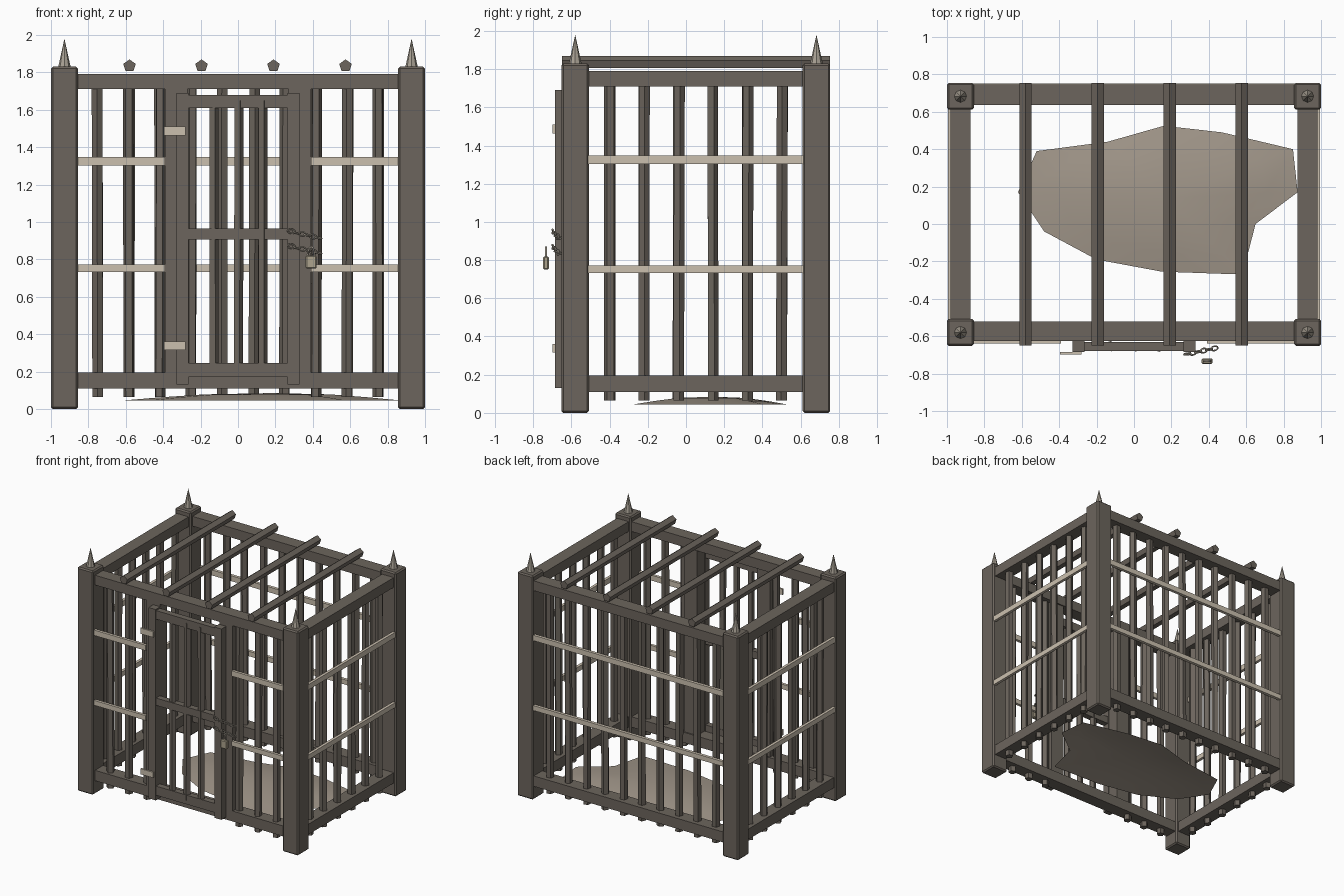
import bpy, bmesh, math, random
from mathutils import Vector, Matrix

if "Cube" in bpy.data.objects:
    bpy.data.objects.remove(bpy.data.objects["Cube"])

random.seed(4)


def material(name, rgb):
    m = bpy.data.materials.new(name)
    m.diffuse_color = (*rgb, 1)
    m.use_nodes = True
    m.node_tree.nodes["Principled BSDF"].inputs["Base Color"].default_value = m.diffuse_color
    return m


IRON = material("dark_iron", (0.150, 0.130, 0.109))
STRAP = material("pale_strap", (0.60, 0.53, 0.43))
STEEL = material("grey_steel", (0.40, 0.36, 0.30))
BRASS = material("dull_brass", (0.42, 0.37, 0.27))
STRAW = material("straw", (0.36, 0.31, 0.255))


def finish(name, bm, mat):
    bmesh.ops.recalc_face_normals(bm, faces=bm.faces)
    mesh = bpy.data.meshes.new(name)
    bm.to_mesh(mesh)
    bm.free()
    mesh.materials.append(mat)
    ob = bpy.data.objects.new(name, mesh)
    bpy.context.collection.objects.link(ob)
    return ob


def box(name, x, y, z, mat, bevel=0.0):
    """Box from (min, max) pairs."""
    bm = bmesh.new()
    centre = Vector([(a + b) / 2 for a, b in (x, y, z)])
    size = [b - a for a, b in (x, y, z)]
    bmesh.ops.create_cube(bm, size=1, matrix=Matrix.Translation(centre) @ Matrix.Diagonal((*size, 1)))
    ob = finish(name, bm, mat)
    if bevel:
        mod = ob.modifiers.new("bevel", 'BEVEL')
        mod.width = bevel
        mod.segments = 1
    return ob


def rod(name, a, b, r1, r2, sides, mat, spin=0.0):
    """Straight rod or cone between two points."""
    a, b = Vector(a), Vector(b)
    bm = bmesh.new()
    turn = (b - a).to_track_quat('Z', 'Y').to_matrix().to_4x4()
    bmesh.ops.create_cone(bm, cap_ends=True, segments=sides, radius1=r1, radius2=r2, depth=(b - a).length,
                          matrix=Matrix.Translation((a + b) / 2) @ turn @ Matrix.Rotation(spin, 4, 'Z'))
    return finish(name, bm, mat)


def bar(name, x, y, z0=0.065, z1=1.75, r=0.030):
    rod(name, (x, y, z0), (x + random.uniform(-.005, .005), y + random.uniform(-.005, .005), z1),
        r, r, 5, IRON, random.uniform(0, 6.28))


def ring(name, centre, rx, rz, wire, turn, mat):
    """Closed oval link lying in its local XZ plane."""
    bm = bmesh.new()
    n, k = 12, 6
    rows = []
    for i in range(n):
        t = 2 * math.pi * i / n
        c, s = math.cos(t), math.sin(t)
        row = []
        for j in range(k):
            u = 2 * math.pi * j / k
            w = wire * math.cos(u)
            p = turn @ Vector(((rx + w) * c, wire * math.sin(u), (rz + w) * s))
            row.append(bm.verts.new(p + Vector(centre)))
        rows.append(row)
    for i in range(n):
        p, q = rows[i], rows[(i + 1) % n]
        for j in range(k):
            bm.faces.new((p[j], q[j], q[(j + 1) % k], p[(j + 1) % k]))
    ob = finish(name, bm, mat)
    for f in ob.data.polygons:
        f.use_smooth = True
    return ob


FRONT, BACK = -0.575, 0.685
SPANS = {"bottom": (0.11, 0.195), "top": (1.71, 1.79)}
STRAPS = ((0.732, 0.772), (1.303, 1.347))

# Corner posts with spikes
for sx in (-1, 1):
    for y in (-0.58, 0.683):
        x = sx * 0.928
        box("corner_post", (x - .072, x + .072), (y - .072, y + .072), (0, 1.83), IRON, 0.01)
        rod("post_spike", (x, y, 1.825), (x, y, 1.98), 0.034, 0.0, 8, STEEL)

# Horizontal rails
for level, z in SPANS.items():
    box(f"front_{level}_rail", (-.88, .88), (-.625, -.52), z, IRON)
    box(f"back_{level}_rail", (-.88, .88), (.635, .745), z, IRON)
    for sx in (-1, 1):
        c = sx * 0.928
        box(f"side_{level}_rail", (c - .053, c + .053), (-.53, .63), z, IRON)

# Vertical bars
for i in range(10):
    x = -0.75 + i * 1.5 / 9
    bar("back_bar", x, BACK)
    if abs(x) > 0.4:
        bar("front_bar", x, FRONT)
for i in range(6):
    for sx in (-1, 1):
        bar("side_bar", sx * 0.928, -0.40 + i * 0.18)

# Pale straps around the walls
for z in STRAPS:
    box("back_strap", (-.86, .86), (.725, .750), z, STRAP)
    for sx in (-1, 1):
        box("front_strap", tuple(sorted((sx * .39, sx * .86))), (-.638, -.615), z, STRAP)
        box("side_strap", tuple(sorted((sx * .972, sx * .995))), (-.515, .62), z, STRAP)

# Roof bars, ridge upwards
for i in range(4):
    x = -0.58 + i * 0.385
    bm = bmesh.new()
    loops = []
    for y in (-0.65, 0.755):
        loops.append([bm.verts.new((x + .035 * math.sin(k * math.tau / 5), y, 1.834 + .035 * math.cos(k * math.tau / 5)))
                      for k in range(5)])
    for k in range(5):
        bm.faces.new((loops[0][k], loops[0][(k + 1) % 5], loops[1][(k + 1) % 5], loops[1][k]))
    for l in loops:
        bm.faces.new(l)
    finish("roof_bar", bm, IRON)

# Door jambs and door
for sx in (-1, 1):
    box("door_jamb", tuple(sorted((sx * .27, sx * .39))), (-.625, -.53), (.15, 1.75), IRON)
    box("door_stile", tuple(sorted((sx * .265, sx * .33))), (-.685, -.625), (.13, 1.69), IRON)
for name, z in (("bottom", (.17, .245)), ("middle", (.905, .965)), ("top", (1.61, 1.68))):
    box(f"door_{name}_rail", (-.27, .27), (-.68, -.63), z, IRON)
for i in range(3):
    bar("door_bar", (i - 1) * 0.13, -0.655, 0.2, 1.65, 0.027)

# Hinge plates
for z in ((.315, .36), (1.463, 1.51)):
    box("hinge_plate", (-.395, -.28), (-.698, -.684), z, STRAP)

# Two strands of chain at the latch
for z in (0.95, 0.87):
    a, b = Vector((.285, -.695, z)), Vector((.43, -.665, z - .035))
    aim = (b - a).to_track_quat('X', 'Z').to_matrix()
    for i in range(6):
        spin = Matrix.Rotation(math.radians(20 + 90 * (i % 2)), 3, 'X')
        ring("chain_link", a.lerp(b, i / 5), .019, .012, .0045, aim @ spin, STEEL)

# Padlock
box("padlock_body", (.362, .42), (-.748, -.718), (.75, .82), BRASS, 0.006)
ring("padlock_shackle", (.391, -.733, .825), .018, .042, .0055, Matrix.Identity(3), STEEL)

# Low straw heap on the floor
outline = [(-.62, .17), (-.52, .39), (-.14, .44), (.16, .525), (.47, .49), (.85, .40), (.875, .17),
           (.65, 0), (.58, -.27), (.15, -.255), (-.2, -.19), (-.48, -.04)]
bm = bmesh.new()
cx, cy = 0.18, 0.14
rings = [[bm.verts.new((cx + (x - cx) * s, cy + (y - cy) * s, z)) for x, y in outline]
         for s, z in ((1, .045), (.75, .062), (.45, .078))]
for p, q in zip(rings, rings[1:]):
    for i in range(12):
        j = (i + 1) % 12
        bm.faces.new((p[i], p[j], q[j], q[i]))
peak = bm.verts.new((cx, cy, .085))
for i in range(12):
    bm.faces.new((rings[-1][i], rings[-1][(i + 1) % 12], peak))
heap = finish("straw_heap", bm, STRAW)
for f in heap.data.polygons:
    f.use_smooth = True
